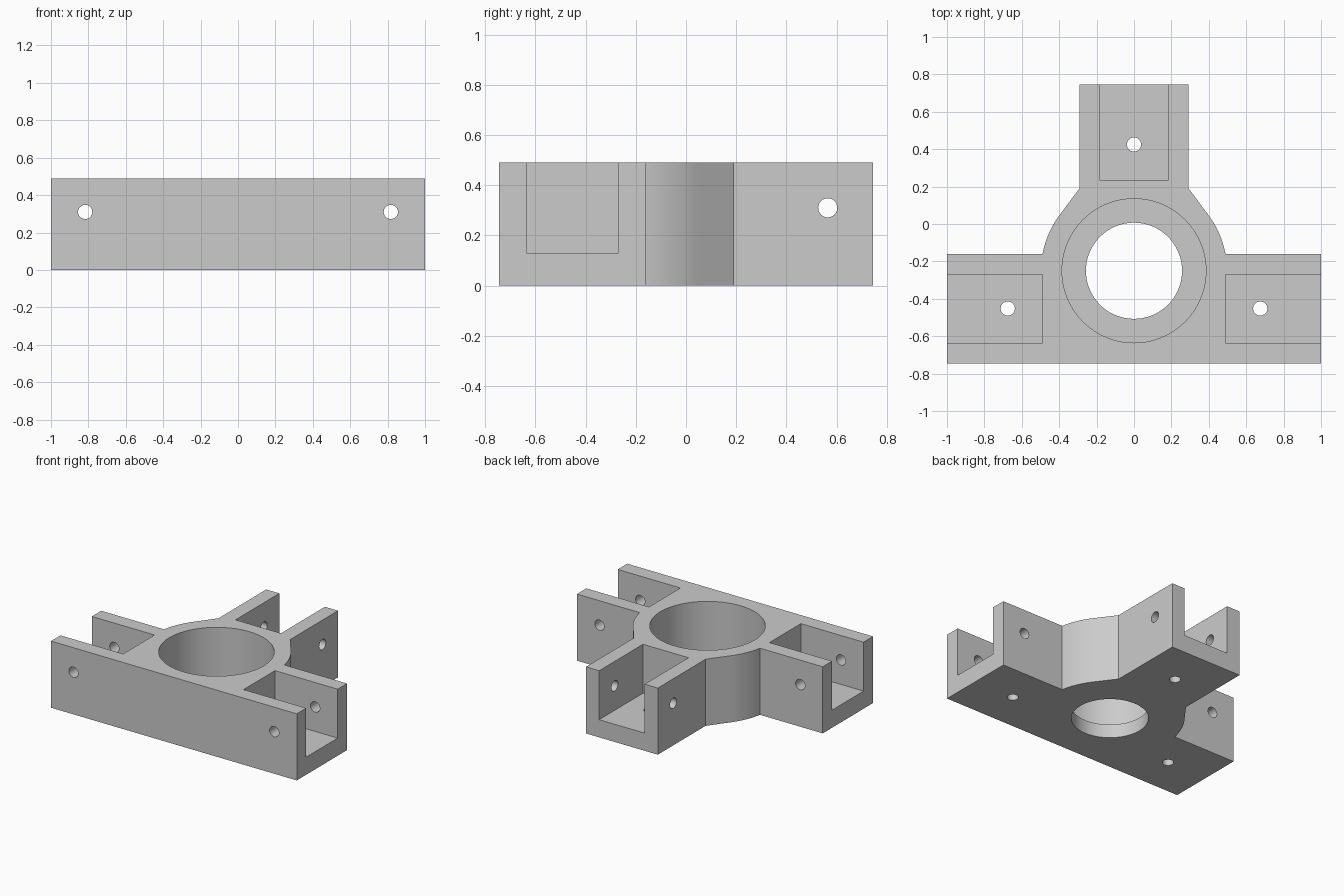
import bpy, bmesh, math
from mathutils import Matrix, Vector

cube = bpy.data.objects.get("Cube")
if cube:
    bpy.data.objects.remove(cube, do_unlink=True)

HEIGHT, FLOOR, BORE_FLOOR = 0.49, 0.13, 0.10
END, HALF = 0.745, 0.292          # arm reach in y, arm half width
HUB_Y, HUB_R = -0.25, 0.497       # hub centre and outer radius
SIDE_TOP = -END + 2 * HALF        # back face of the side arms
PIN_R, PIN_Z = 0.038, 0.31

grey = bpy.data.materials.new("plain grey")
grey.use_nodes = True
grey.diffuse_color = (0.6, 0.6, 0.6, 1)
grey.node_tree.nodes["Principled BSDF"].inputs["Base Color"].default_value = (0.6, 0.6, 0.6, 1)


def add_object(name, bm):
    mesh = bpy.data.meshes.new(name)
    bmesh.ops.recalc_face_normals(bm, faces=bm.faces)
    bm.to_mesh(mesh)
    bm.free()
    mesh.materials.append(grey)
    obj = bpy.data.objects.new(name, mesh)
    bpy.context.collection.objects.link(obj)
    return obj


def box(name, low, high):
    bm = bmesh.new()
    low, high = Vector(low), Vector(high)
    size = Matrix.Diagonal((high - low).to_4d())
    bmesh.ops.create_cube(bm, size=1, matrix=Matrix.Translation((low + high) / 2) @ size)
    return add_object(name, bm)


def rod(name, centre, radius, length, axis="Z", sides=32):
    bm = bmesh.new()
    turn = {"X": Matrix.Rotation(math.pi / 2, 4, "Y"),
            "Y": Matrix.Rotation(math.pi / 2, 4, "X"), "Z": Matrix()}[axis]
    bmesh.ops.create_cone(bm, cap_ends=True, segments=sides, radius1=radius, radius2=radius,
                          depth=length, matrix=Matrix.Translation(centre) @ turn)
    return add_object(name, bm)


# Right half of the outline: side arm, hub arc, tangent gusset, back arm
corner = Vector((HALF, 0.19 - HUB_Y))
start = math.asin((SIDE_TOP - HUB_Y) / HUB_R)
stop = math.atan2(corner.y, corner.x) - math.acos(HUB_R / corner.length)
half = [(1, -END), (1, SIDE_TOP)]
for i in range(13):
    a = start + (stop - start) * i / 12
    half.append((HUB_R * math.cos(a), HUB_Y + HUB_R * math.sin(a)))
half += [(HALF, 0.19), (HALF, END)]
outline = half + [(-x, y) for x, y in reversed(half)]

bm = bmesh.new()
base = bm.faces.new([bm.verts.new((x, y, 0)) for x, y in outline])
top = bmesh.ops.extrude_face_region(bm, geom=[base])["geom"]
bmesh.ops.translate(bm, vec=(0, 0, HEIGHT), verts=[v for v in top if isinstance(v, bmesh.types.BMVert)])
bracket = add_object("three_way_bracket", bm)

# Stepped hub bore, back channel and its pin holes
cutters = [
    rod("hub_recess", (0, HUB_Y, BORE_FLOOR + 0.5), 0.385, 1, sides=96),
    rod("hub_hole", (0, HUB_Y, 0), 0.257, 1, sides=96),
    box("back_channel", (-0.185, 0.235, FLOOR), (0.185, 1, 1)),
    rod("back_floor_hole", (0, 0.425, 0), PIN_R, 1),
    rod("back_pin_hole", (0, 0.565, PIN_Z), PIN_R, 1, "X"),
]
# Side channels and pin holes
for side, s in (("left", 1), ("right", -1)):
    xs = sorted((s * 0.49, s * 1.2))
    cutters += [
        box(side + "_channel", (xs[0], -0.635, FLOOR), (xs[1], -0.27, 1)),
        rod(side + "_floor_hole", (s * 0.675, -0.452, 0), PIN_R, 1),
        rod(side + "_pin_hole", (s * 0.817, -0.452, PIN_Z), PIN_R, 1, "Y"),
    ]

bpy.ops.object.select_all(action="DESELECT")
bpy.context.view_layer.objects.active = bracket
bracket.select_set(True)
for cutter in cutters:
    cutter.hide_render = True
    cut = bracket.modifiers.new(cutter.name, "BOOLEAN")
    cut.operation, cut.solver, cut.object = "DIFFERENCE", "EXACT", cutter
    bpy.ops.object.modifier_apply(modifier=cut.name)
    bpy.data.objects.remove(cutter, do_unlink=True)

bpy.ops.object.shade_smooth_by_angle(angle=math.radians(20))
